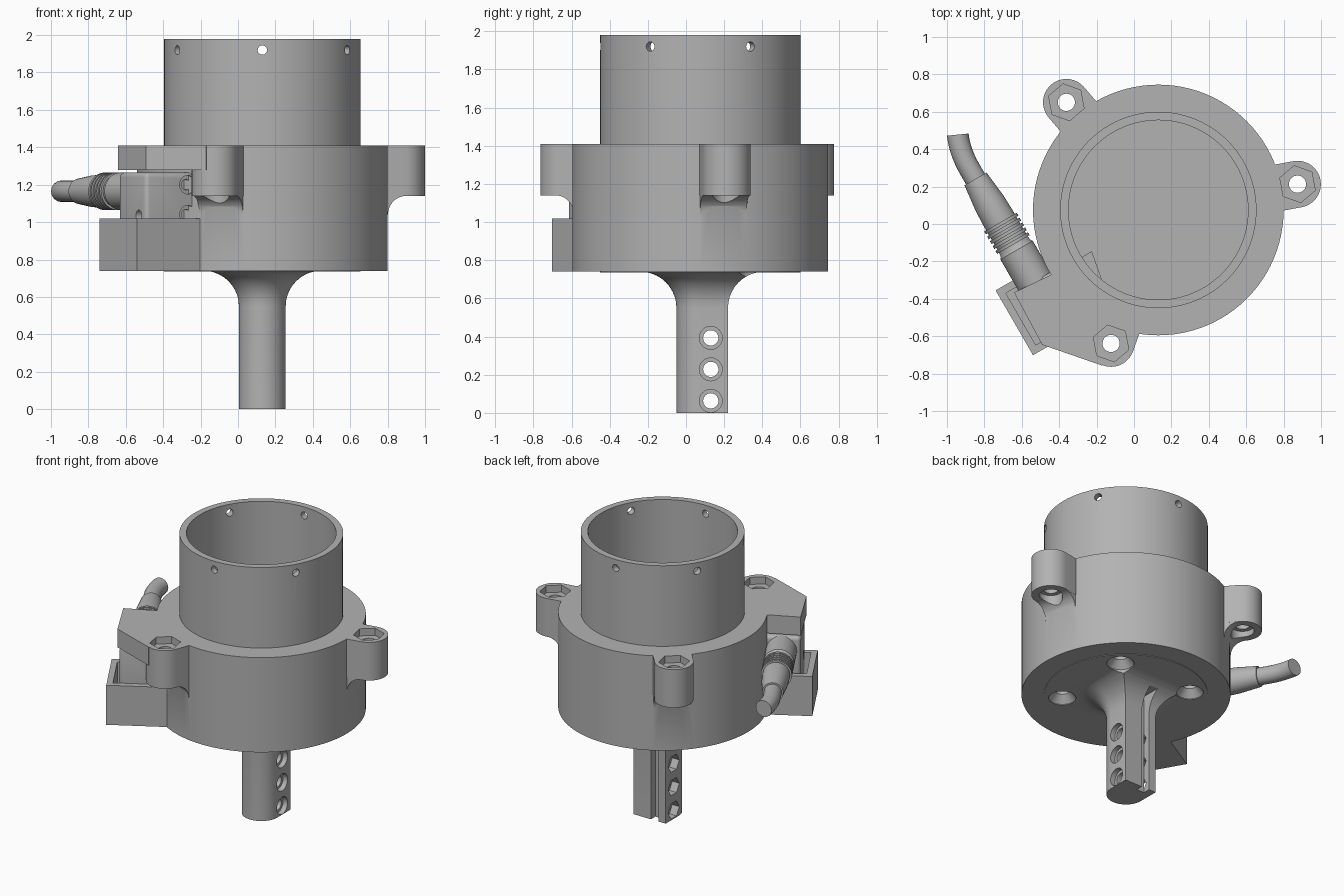
import bpy, bmesh, math
from mathutils import Vector, Matrix

cube = bpy.data.objects.get("Cube")
if cube:
    bpy.data.objects.remove(cube, do_unlink=True)

grey = bpy.data.materials.new("plain_grey")
grey.use_nodes = True
grey.diffuse_color = (0.45, 0.45, 0.45, 1)
grey.node_tree.nodes["Principled BSDF"].inputs["Base Color"].default_value = grey.diffuse_color

CX, CY = 0.13, 0.075            # axis of the housing
CENTRE = Vector((CX, CY, 0))
CORNER = Vector((-0.74, -0.355, 0))   # outer rear corner of the socket tray
U = Vector((0.5, -0.866, 0)).normalized()
V = Vector((0.866, 0.5, 0)).normalized()
Z = Vector((0, 0, 1))


def uv(u, v, z=0):
    return CORNER + U * u + V * v + Z * z


def finish(name, bm):
    bmesh.ops.remove_doubles(bm, verts=bm.verts, dist=1e-5)
    bmesh.ops.recalc_face_normals(bm, faces=bm.faces)
    mesh = bpy.data.meshes.new(name)
    bm.to_mesh(mesh)
    bm.free()
    mesh.materials.append(grey)
    obj = bpy.data.objects.new(name, mesh)
    bpy.context.collection.objects.link(obj)
    return obj


def loft(name, rings):
    """Skin a closed solid through equal-length rings of points."""
    bm = bmesh.new()
    loops = [[bm.verts.new(p) for p in ring] for ring in rings]
    n = len(loops[0])
    for a, b in zip(loops, loops[1:]):
        for i in range(n):
            j = (i + 1) % n
            bm.faces.new((a[i], a[j], b[j], b[i]))
    bm.faces.new(loops[0])
    bm.faces.new(loops[-1])
    return finish(name, bm)


def prism(name, points, offset):
    return loft(name, [points, [p + offset for p in points]])


def lathe(name, origin, axis, profile, sides=32, turn=0):
    """Round solid from (distance along axis, radius) pairs."""
    q = axis.to_track_quat('Z', 'Y')
    angles = [turn + math.tau * i / sides for i in range(sides)]
    return loft(name, [[origin + q @ Vector((r * math.cos(a), r * math.sin(a), t))
                        for a in angles] for t, r in profile])


def uv_box(name, u0, u1, v0, v1, z0, z1):
    return prism(name, [uv(u0, v0, z0), uv(u1, v0, z0), uv(u1, v1, z0), uv(u0, v1, z0)],
                 Z * (z1 - z0))


def apply_modifiers(obj):
    bpy.context.view_layer.objects.active = obj
    for m in list(obj.modifiers):
        bpy.ops.object.modifier_apply(modifier=m.name)


def combine(obj, others, operation='DIFFERENCE'):
    for other in others:
        m = obj.modifiers.new("cut", 'BOOLEAN')
        m.operation, m.solver, m.object = operation, 'EXACT', other
    apply_modifiers(obj)
    for other in others:
        bpy.data.objects.remove(other, do_unlink=True)


# Housing drum with the open tube on top
housing = lathe("housing", CENTRE, Z,
                [(0.74, 0.67), (1.41, 0.67), (1.41, 0.525), (1.98, 0.525),
                 (1.98, 0.48), (1.3, 0.48)], 96)

# Three screw lugs with a filleted rib underneath
lugs, cutters = [], []
for k in range(3):
    a = math.radians(10.5 + 120 * k)
    out = Vector((math.cos(a), math.sin(a), 0))
    side = Z.cross(out)
    pos = CENTRE + out * 0.757
    arc = [math.radians(-90 + 10 * i) for i in range(19)]
    outline = [pos + (out * math.cos(t) + side * math.sin(t)) * 0.125 for t in arc]
    outline += [CENTRE + out * 0.55 + side * 0.125, CENTRE + out * 0.55 - side * 0.125]
    lugs.append(prism("lug", [p + Z * 1.14 for p in outline], Z * 0.27))
    fillet = [(0.76 + 0.1 * math.cos(t), 1.04 + 0.1 * math.sin(t))
              for t in [math.radians(180 - 9 * i) for i in range(11)]]
    rib = [(0.55, 1.04)] + fillet + [(0.76, 1.16), (0.55, 1.16)]
    lugs.append(prism("rib", [CENTRE + out * r + Z * z - side * 0.124 for r, z in rib],
                      side * 0.248))
    cutters.append(lathe("screw_hole", pos, Z, [(0.95, 0.075), (1.18, 0.075), (1.18, 0.046), (1.45, 0.046)]))
    cutters.append(lathe("nut_pocket", pos, Z, [(1.36, 0.1), (1.45, 0.1)], 6, a + math.pi / 6))

# Lid wing reaching over the socket
wing = [uv(0.376, 0.07), uv(0.059, 0.08), uv(0.076, 0.30), uv(0.076, 0.55),
        Vector((-0.1, -0.5, 0)), Vector((-0.17, -0.757, 0))]
lugs.append(prism("wing", [p + Z * 1.28 for p in wing], Z * 0.13))
combine(housing, lugs, 'UNION')

# Six small holes around the tube rim
for k in range(6):
    a = math.radians(30 + 60 * k)
    out = Vector((math.cos(a), math.sin(a), 0))
    cutters.append(lathe("rim_hole", CENTRE + Z * 1.92, out, [(0.4, 0.025), (0.6, 0.025)], 20))
combine(housing, cutters)

# Stem: rounded front, flat back, flaring into a flange
rings = []
flare = [(0, 0)] + [(0.55 + 0.19 * math.sin(t), 0.19 * (1 - math.cos(t)))
                    for t in [math.radians(9 * i) for i in range(11)]] + [(0.76, 0.19)]
for z, d in flare:
    r = 0.125 + d
    ring = [CENTRE + Vector((r * math.cos(t), r * math.sin(t), z))
            for t in [math.radians(180 + 7.5 * i) for i in range(25)]]
    ring += [CENTRE + Vector((r, 0.145 + d, z)), CENTRE + Vector((-r, 0.145 + d, z))]
    rings.append(ring)
stem = loft("stem", rings)
flange = lathe("stem_flange", CENTRE, Z, [(0.736, 0.525), (0.76, 0.525)], 96)
combine(stem, [flange], 'UNION')

# Bolt holes, nut pockets and the rear slot in the stem
X = Vector((1, 0, 0))
cutters = []
for z in (0.063, 0.228, 0.393):
    p = Vector((CX, 0.13, z))
    cutters.append(lathe("bolt_hole", p, X, [(-0.3, 0.04), (0.09, 0.04), (0.09, 0.06), (0.3, 0.06)]))
    cutters.append(lathe("hex_pocket", p, X, [(-0.3, 0.062), (-0.07, 0.062)], 6))
cutters.append(prism("slot", [Vector((x, y, -0.1)) for x, y in
                              ((0.06, 0.17), (0.12, 0.17), (0.12, 0.6), (0.06, 0.6))], Z * 0.81))

# Countersunk flange screws, cut in both flange and housing
for k in range(4):
    a = math.radians(45 + 90 * k)
    pos = CENTRE + Vector((math.cos(a), math.sin(a), 0)) * 0.41
    sink = [(0.5, 0.088), (0.74, 0.088), (0.79, 0.045), (0.9, 0.045)]
    combine(housing, [lathe("flange_hole", pos, Z, sink)])
    cutters.append(lathe("flange_hole", pos, Z, sink))
combine(stem, cutters)

# Socket tray beside the housing
tray = uv_box("socket_tray", 0, 0.4, 0, 0.45, 0.74, 1.02)
combine(tray, [uv_box("tray_pocket", 0.04, 0.36, 0.04, 0.40, 0.86, 1.1)])

# Socket block with softened edges and screw holes
block = uv_box("socket_block", 0.062, 0.355, 0.08, 0.42, 0.84, 1.265)
bevel = block.modifiers.new("soft_edges", 'BEVEL')
bevel.width, bevel.segments = 0.025, 4
apply_modifiers(block)
cutters = [lathe("socket_screw", uv(0.355, 0.34, z), U,
                 [(-0.05, 0.028), (-0.02, 0.028), (-0.02, 0.05), (0.1, 0.05)]) for z in (1.2, 1.04)]
cutters.append(lathe("notch", uv(0.28, 0, 1.035), V, [(0, 0.03), (0.14, 0.03)]))
combine(block, cutters)

# Plug: sleeve, grip ribs and tapered strain relief
profile = [(-0.1, 0.1), (0.13, 0.1), (0.14, 0.092)]
for k in range(5):
    t = 0.165 + 0.03 * k
    profile += [(t, 0.088), (t, 0.1), (t + 0.018, 0.1), (t + 0.018, 0.088)]
profile += [(0.335, 0.088), (0.42, 0.085), (0.57, 0.068)]
plug = lathe("plug", uv(0, 0.205, 1.165), -U, profile, 40)

# Bent cable
start = uv(-0.53, 0.205, 1.165)
curve = bpy.data.curves.new("cable", 'CURVE')
curve.dimensions = '3D'
curve.bevel_depth, curve.bevel_resolution = 0.058, 6
curve.use_fill_caps = True
spline = curve.splines.new('BEZIER')
spline.bezier_points.add(2)
path = [(start, -U), (Vector((-0.905, 0.345, 1.165)), Vector((-0.4, 0.9, 0))),
        (Vector((-0.942, 0.478, 1.165)), Vector((-0.1, 1, 0)))]
for bp, (p, d) in zip(spline.bezier_points, path):
    bp.co, bp.handle_left, bp.handle_right = p, p - d * 0.045, p + d * 0.045
cable = bpy.data.objects.new("cable", curve)
curve.materials.append(grey)
bpy.context.collection.objects.link(cable)

# Smooth the round surfaces and keep the edges crisp
bpy.ops.object.select_all(action='DESELECT')
for obj in (housing, stem, tray, block, plug):
    obj.select_set(True)
bpy.context.view_layer.objects.active = housing
bpy.ops.object.shade_smooth_by_angle(angle=math.radians(30))
